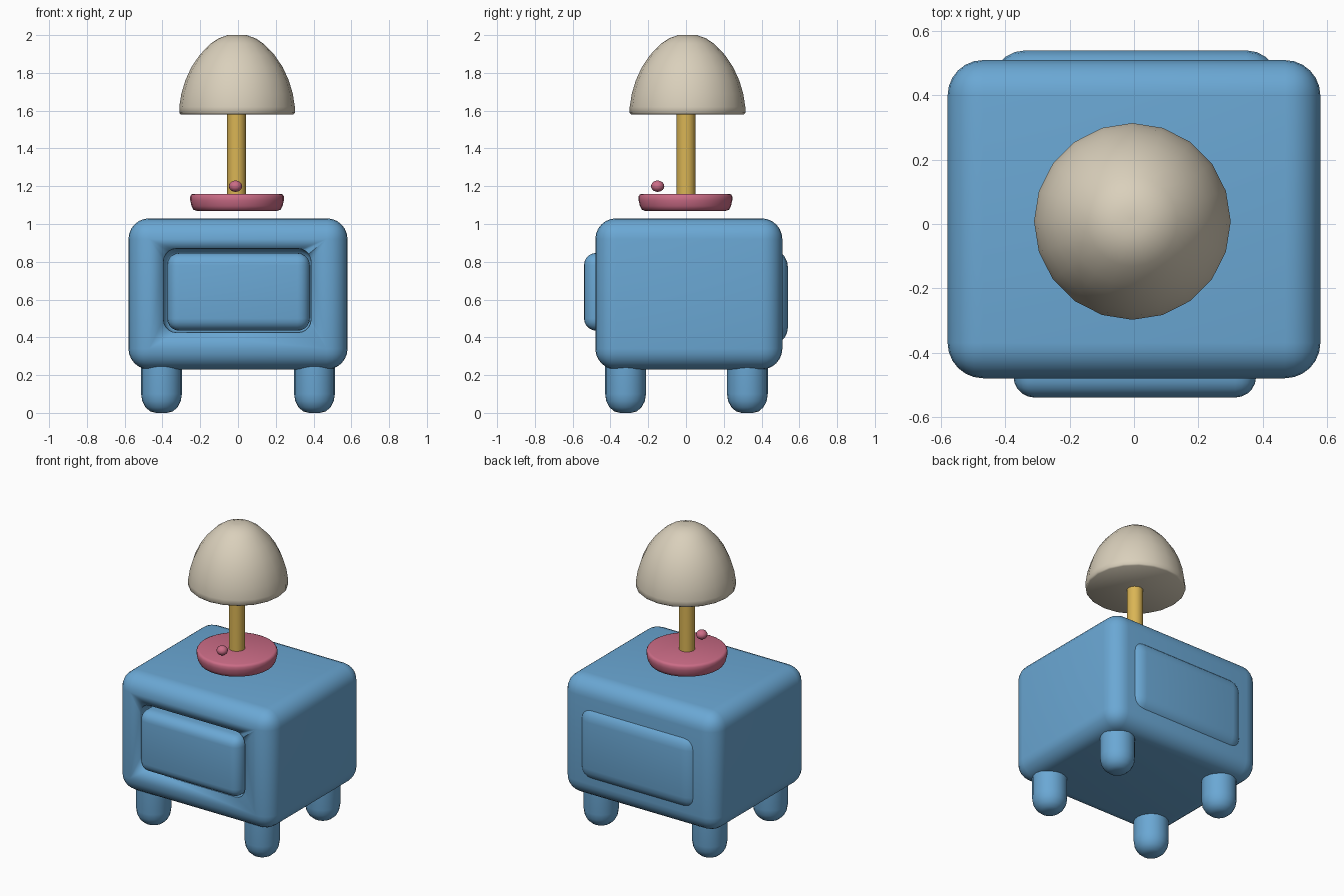
import bpy, bmesh, math

if "Cube" in bpy.data.objects:
    bpy.data.objects.remove(bpy.data.objects["Cube"], do_unlink=True)


def material(name, rgb):
    m = bpy.data.materials.new(name)
    m.use_nodes = True
    m.diffuse_color = (*rgb, 1)
    m.node_tree.nodes["Principled BSDF"].inputs["Base Color"].default_value = (*rgb, 1)
    return m


blue = material("cabinet blue", (0.145, 0.39, 0.66))
pink = material("lamp base pink", (0.60, 0.15, 0.24))
gold = material("stem gold", (0.70, 0.46, 0.09))
cream = material("shade cream", (0.70, 0.63, 0.50))


def finish(name, bm, mat, angle=40):
    bmesh.ops.recalc_face_normals(bm, faces=bm.faces)
    mesh = bpy.data.meshes.new(name)
    bm.to_mesh(mesh)
    bm.free()
    mesh.materials.append(mat)
    obj = bpy.data.objects.new(name, mesh)
    bpy.context.collection.objects.link(obj)
    bpy.ops.object.select_all(action="DESELECT")
    obj.select_set(True)
    bpy.context.view_layer.objects.active = obj
    bpy.ops.object.shade_smooth_by_angle(angle=math.radians(angle))
    return obj


def rounded_box(name, low, high, radius, mat, segments=5):
    bm = bmesh.new()
    bmesh.ops.create_cube(bm, size=1)
    for v in bm.verts:
        v.co = [(a + b) / 2 + c * (b - a) for a, b, c in zip(low, high, v.co)]
    bmesh.ops.bevel(bm, geom=bm.edges[:], offset=radius, segments=segments,
                    profile=0.5, affect="EDGES")
    return finish(name, bm, mat)


def lathe(name, profile, centre, mat, sides=24, angle=40):
    """Revolve (radius, height) points about a vertical axis, capped at both ends."""
    bm = bmesh.new()
    rings = []
    for r, z in profile:
        rings.append([bm.verts.new((centre[0] + r * math.cos(math.tau * i / sides),
                                    centre[1] + r * math.sin(math.tau * i / sides), z))
                      for i in range(sides)])
    for a, b in zip(rings, rings[1:]):
        for i in range(sides):
            j = (i + 1) % sides
            bm.faces.new((a[i], a[j], b[j], b[i]))
    bm.faces.new(rings[0])
    bm.faces.new(rings[-1])
    return finish(name, bm, mat, angle)


# Cabinet with a shallow drawer recess in the front
cabinet = rounded_box("cabinet", (-0.58, -0.48, 0.23), (0.58, 0.51, 1.03), 0.11, blue, 6)
cutter = rounded_box("drawer_recess_cutter", (-0.395, -0.7, 0.425), (0.387, -0.40, 0.87),
                     0.07, blue)
cutter.hide_render = True
cutter.hide_set(True)
cut = cabinet.modifiers.new("drawer recess", "BOOLEAN")
cut.object = cutter
cut.operation = "DIFFERENCE"
cut.solver = "EXACT"

# Drawer front and raised back panel
rounded_box("drawer", (-0.375, -0.54, 0.435), (0.38, -0.34, 0.847), 0.065, blue)
rounded_box("back_panel", (-0.44, 0.26, 0.355), (0.45, 0.54, 0.87), 0.1, blue)

# Four feet with domed ends
foot = [(0.03, 0), (0.06, 0.008), (0.085, 0.03), (0.102, 0.062), (0.108, 0.1), (0.108, 0.3)]
for side, x in (("right", -0.405), ("left", 0.405)):
    for end, y in (("front", -0.32), ("back", 0.325)):
        lathe(f"{end}_{side}_foot", foot, (x, y), blue, 20, 50)

# Lamp base, floating just above the cabinet
lathe("lamp_base", [(0.215, 1.07), (0.231, 1.076), (0.241, 1.095), (0.248, 1.125),
                    (0.248, 1.146), (0.242, 1.156), (0.232, 1.16)],
      (-0.005, -0.003), pink, 32, 50)

# Stem
lathe("lamp_stem", [(0.05, 1.14), (0.05, 1.62)], (-0.008, 0), gold, 16)

# Switch knob
bm = bmesh.new()
bmesh.ops.create_uvsphere(bm, u_segments=16, v_segments=10, radius=1)
for v in bm.verts:
    v.co = (-0.013 + 0.035 * v.co.x, -0.15 + 0.035 * v.co.y, 1.2 + 0.03 * v.co.z)
finish("lamp_switch", bm, pink, 60)

# Domed shade with a flat underside
lathe("lamp_shade", [(0.297, 1.58), (0.306, 1.588), (0.306, 1.62), (0.295, 1.69),
                     (0.274, 1.76), (0.242, 1.83), (0.198, 1.895), (0.14, 1.955),
                     (0.1, 1.982), (0.05, 2.0), (0.01, 2.0)],
      (-0.005, 0.008), cream, 20, 50)
